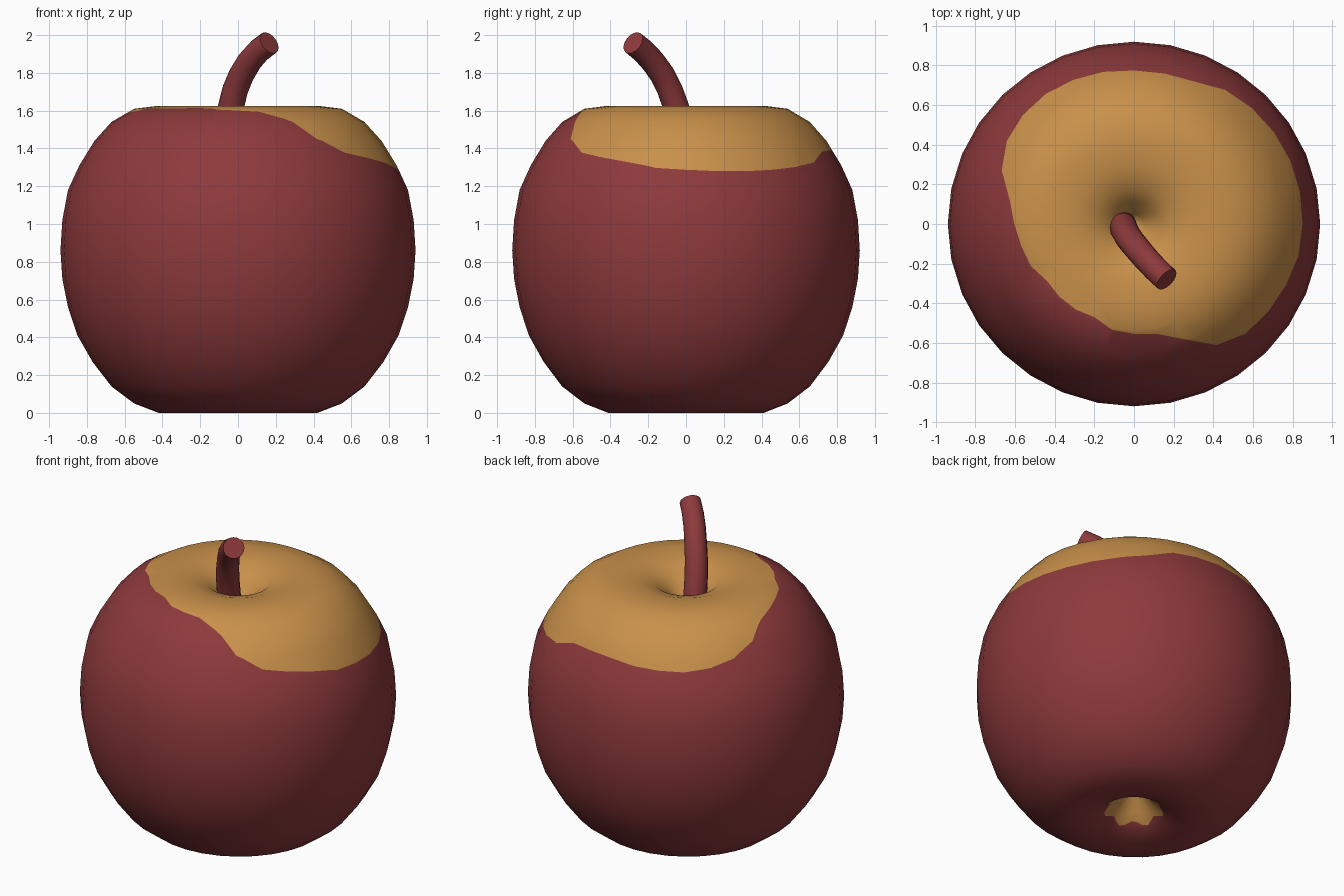
import bpy, bmesh, math
from mathutils import Vector

if "Cube" in bpy.data.objects:
    bpy.data.objects.remove(bpy.data.objects["Cube"])

SIDES = 32
SX, SY = 1.0, 0.92 / 0.94


def material(name, rgb):
    m = bpy.data.materials.new(name)
    m.diffuse_color = (*rgb, 1)
    m.use_nodes = True
    m.node_tree.nodes["Principled BSDF"].inputs["Base Color"].default_value = m.diffuse_color
    return m


red = material("apple red", (0.27, 0.042, 0.045))
ochre = material("ochre", (0.58, 0.28, 0.068))


def finish(bm, name, mats):
    bmesh.ops.recalc_face_normals(bm, faces=bm.faces[:])
    me = bpy.data.meshes.new(name)
    bm.to_mesh(me)
    bm.free()
    for m in mats:
        me.materials.append(m)
    ob = bpy.data.objects.new(name, me)
    bpy.context.collection.objects.link(ob)
    for p in me.polygons:
        p.use_smooth = True
    return ob


# apple body: lathed profile with a dimple at both ends
profile = [(0.05, 0.19), (0.11, 0.105), (0.19, 0.04), (0.30, 0.007), (0.42, 0.0),
           (0.55, 0.05), (0.67, 0.14), (0.77, 0.27), (0.85, 0.41), (0.90, 0.56),
           (0.93, 0.71), (0.94, 0.86), (0.93, 1.02), (0.90, 1.18), (0.84, 1.31),
           (0.76, 1.44), (0.67, 1.54), (0.55, 1.61), (0.43, 1.625), (0.30, 1.62),
           (0.19, 1.585), (0.11, 1.52), (0.05, 1.43)]
bm = bmesh.new()
dirs = [Vector((SX * math.cos(2 * math.pi * i / SIDES),
                SY * math.sin(2 * math.pi * i / SIDES), 0)) for i in range(SIDES)]
rings = [[bm.verts.new(d * r + Vector((0, 0, z))) for d in dirs] for r, z in profile]
low, high = bm.verts.new((0, 0, 0.22)), bm.verts.new((0, 0, 1.38))
for i in range(SIDES):
    j = (i + 1) % SIDES
    for a, b in zip(rings, rings[1:]):
        bm.faces.new((a[i], a[j], b[j], b[i]))
    bm.faces.new((low, rings[0][j], rings[0][i]))
    bm.faces.new((high, rings[-1][i], rings[-1][j]))

# outline of the ochre patch seen from the top
outline = [(0.85, 0.05), (0.85, -0.02), (0.82, -0.2), (0.72, -0.38), (0.6, -0.53),
           (0.47, -0.6), (0.39, -0.615), (0.25, -0.58), (0.1, -0.55), (-0.1, -0.54),
           (-0.2, -0.47), (-0.33, -0.41), (-0.45, -0.27), (-0.56, -0.17), (-0.57, -0.1),
           (-0.62, 0.1), (-0.65, 0.23), (-0.675, 0.29), (-0.65, 0.4), (-0.6, 0.5),
           (-0.47, 0.64), (-0.3, 0.73), (-0.1, 0.775), (0.05, 0.77), (0.3, 0.72),
           (0.5, 0.66), (0.65, 0.53), (0.75, 0.4), (0.83, 0.2)]
polar = sorted((math.atan2(y, x) % math.tau, math.hypot(x, y)) for x, y in outline)
polar = [(polar[-1][0] - math.tau, polar[-1][1])] + polar + [(polar[0][0] + math.tau, polar[0][1])]


def top_radius(a):
    a %= math.tau
    for (a0, r0), (a1, r1) in zip(polar, polar[1:]):
        if a0 <= a <= a1:
            return r0 + (r1 - r0) * (a - a0) / max(a1 - a0, 1e-6)


def bottom_radius(a):
    return 0.165 + 0.015 * math.cos(7 * a)


def strip(i, upper):
    out = []
    for f in bm.faces:
        c = f.calc_center_median()
        a = math.atan2(c.y / SY, c.x / SX) % math.tau
        if int(a / math.tau * SIDES) == i and (c.z > 0.8) == upper:
            out.append(f)
    return out


# cut the patch outlines into each strip and colour the inside
for upper, radius in ((True, top_radius), (False, bottom_radius)):
    pts = [d.normalized() * radius(math.atan2(d.y, d.x)) for d in dirs]
    for i in range(SIDES):
        p, q = pts[i], pts[(i + 1) % SIDES]
        n = Vector((q.y - p.y, p.x - q.x, 0)).normalized()
        fs = strip(i, upper)
        geom = fs + list({e for f in fs for e in f.edges}) + list({v for f in fs for v in f.verts})
        bmesh.ops.bisect_plane(bm, geom=geom, dist=1e-4, plane_co=p, plane_no=n)
        for f in strip(i, upper):
            f.material_index = 1 if (f.calc_center_median() - p).dot(n) < 0 else 0
finish(bm, "apple_body", [red, ochre])

# curved stem: rings swept along a path
path = [Vector(p) for p in [(-0.06, 0.0, 1.36), (-0.055, -0.015, 1.5), (-0.037, -0.053, 1.62),
                            (-0.015, -0.085, 1.71), (0.018, -0.125, 1.79),
                            (0.06, -0.175, 1.86), (0.11, -0.228, 1.917), (0.165, -0.28, 1.959)]]
bm = bmesh.new()
N = 16
srings = []
for k, p in enumerate(path):
    t = (path[min(k + 1, len(path) - 1)] - path[max(k - 1, 0)]).normalized()
    u = Vector((0.77, 0.64, 0))
    u = (u - t * u.dot(t)).normalized()
    v = t.cross(u)
    r = 0.071 - 0.001 * k
    srings.append([bm.verts.new(p + r * (u * math.cos(math.tau * s / N) + v * math.sin(math.tau * s / N)))
                   for s in range(N)])
for a, b in zip(srings, srings[1:]):
    for s in range(N):
        bm.faces.new((a[s], a[(s + 1) % N], b[(s + 1) % N], b[s]))
bm.faces.new(srings[0][::-1])
bm.faces.new(srings[-1])
for e in list(srings[-1][0].link_edges) + [e for w in srings[-1] for e in w.link_edges]:
    if all(w in srings[-1] for w in e.verts):
        e.smooth = False
finish(bm, "stem", [red])
